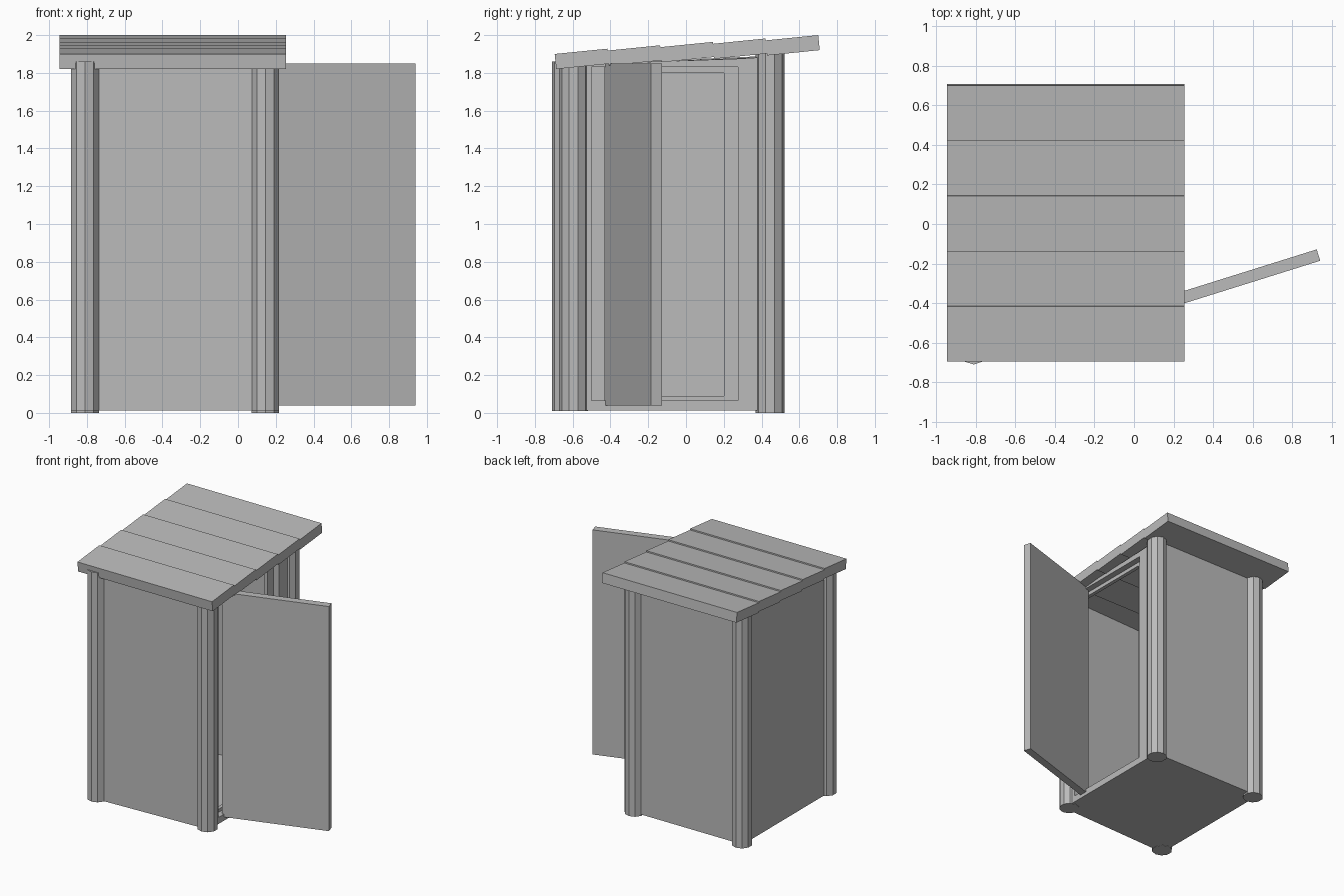
import bpy, bmesh, math
from mathutils import Matrix, Vector

cube = bpy.data.objects.get("Cube")
if cube:
    bpy.data.objects.remove(cube, do_unlink=True)

grey = bpy.data.materials.new("plain grey")
grey.use_nodes = True
COLOUR = (0.5, 0.5, 0.5, 1)
grey.diffuse_color = COLOUR
grey.node_tree.nodes["Principled BSDF"].inputs["Base Color"].default_value = COLOUR


def finish(name, bm):
    bmesh.ops.recalc_face_normals(bm, faces=bm.faces)
    mesh = bpy.data.meshes.new(name)
    bm.to_mesh(mesh)
    bm.free()
    mesh.materials.append(grey)
    obj = bpy.data.objects.new(name, mesh)
    bpy.context.scene.collection.objects.link(obj)
    return obj


def extrude(name, outline, direction):
    """Closed solid from a flat outline pushed along a direction."""
    bm = bmesh.new()
    face = bm.faces.new([bm.verts.new(p) for p in outline])
    new = bmesh.ops.extrude_face_region(bm, geom=[face])["geom"]
    verts = [g for g in new if isinstance(g, bmesh.types.BMVert)]
    bmesh.ops.translate(bm, verts=verts, vec=direction)
    return finish(name, bm)


def panel(name, a, b, low, top_a, top_b, thick):
    """Upright panel from plan point a to b, with a top that may slope."""
    a, b = Vector((*a, 0)), Vector((*b, 0))
    side = (b - a).cross(Vector((0, 0, 1))).normalized() * thick
    outline = [a + Vector((0, 0, low)), b + Vector((0, 0, low)),
               b + Vector((0, 0, top_b)), a + Vector((0, 0, top_a))]
    return extrude(name, [p - side / 2 for p in outline], side)


def post(name, x, y, low, high):
    bm = bmesh.new()
    bmesh.ops.create_cone(bm, cap_ends=True, segments=10, radius1=0.077, radius2=0.077,
                          depth=high - low, matrix=Matrix.Translation((x, y, (low + high) / 2)))
    return finish(name, bm)


# Corner posts
front_right, front_left = (-0.81, -0.633), (0.145, -0.595)
back_right, back_left = (-0.81, 0.445), (0.145, 0.445)
post("front_right_post", *front_right, 0.01, 1.86)
post("front_left_post", *front_left, 0.01, 1.86)
post("back_right_post", *back_right, 0, 1.92)
post("back_left_post", *back_left, 0, 1.92)

# Closed walls and floor
panel("front_wall", front_right, front_left, 0.012, 1.85, 1.85, 0.05)
panel("back_wall", back_right, back_left, 0.012, 1.89, 1.89, 0.05)
panel("right_wall", front_right, back_right, 0.012, 1.845, 1.89, 0.05)
extrude("floor", [(*p, 0.012) for p in (front_right, front_left, back_left, back_right)], (0, 0, 0.04))


# Doorway wall: two layered frames, the inner one forming a door stop
def door_frame(name, x, y0, y1, z0, z1, thick):
    start, end = front_left[1], back_left[1]
    bits = [("front_jamb", start, y0, 0.012, 1.845, 1.848),
            ("back_jamb", y1, end, 0.012, 1.875, 1.885),
            ("sill", y0, y1, 0.012, z0, z0),
            ("lintel", y0, y1, z1, 1.848, 1.875)]
    for part, ya, yb, low, top_a, top_b in bits:
        panel(name + "_" + part, (x, ya), (x, yb), low, top_a, top_b, thick)


door_frame("outer_frame", 0.15, -0.5, 0.275, 0.065, 1.83, 0.05)
door_frame("inner_frame", 0.11, -0.43, 0.2, 0.09, 1.8, 0.03)

# Open door
panel("door", (0.15, -0.402), (0.932, -0.157), 0.04, 1.85, 1.85, 0.06)

# Roof planks, each tilted and stepping down slightly to the next
RUN, RISE, STEP, THICK = 0.279, 0.028, 0.010, 0.08
along = Vector((0, RUN, RISE))
drop = Vector((0, RISE, -RUN)).normalized() * THICK
for i in range(5):
    start = Vector((-0.945, -0.695 + i * RUN, 1.9 + i * (RISE - STEP)))
    extrude("roof_plank_%d" % (i + 1),
            [start, start + along, start + along + drop, start + drop], (1.2, 0, 0))
